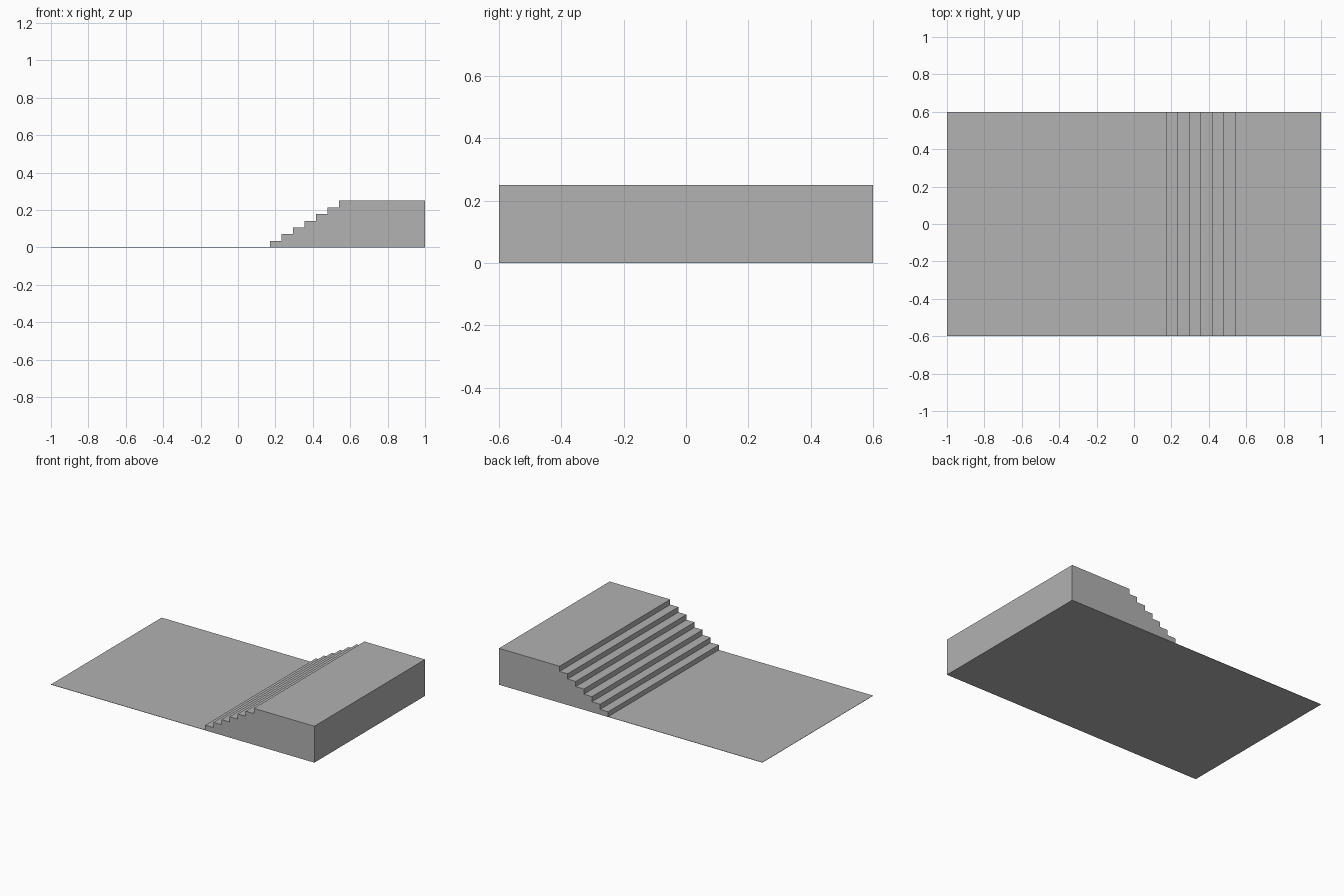
import bpy
import bmesh

cube = bpy.data.objects.get("Cube")
if cube:
    bpy.data.objects.remove(cube, do_unlink=True)

HALF_LENGTH, HALF_WIDTH = 1.0, 0.6
HEIGHT = 0.25
STEPS = 7
STAIR_START, STAIR_END = 0.171, 0.54
SHEET = 0.002

# Single grey material
grey = bpy.data.materials.new("concrete grey")
grey.use_nodes = True
colour = (0.445, 0.445, 0.445, 1)
grey.diffuse_color = colour
grey.node_tree.nodes["Principled BSDF"].inputs["Base Color"].default_value = colour


def extrude_profile(name, profile):
    """Extrude an (x, z) outline across the full width."""
    bm = bmesh.new()
    face = bm.faces.new([bm.verts.new((x, -HALF_WIDTH, z)) for x, z in profile])
    result = bmesh.ops.extrude_face_region(bm, geom=[face])
    verts = [v for v in result["geom"] if isinstance(v, bmesh.types.BMVert)]
    bmesh.ops.translate(bm, verts=verts, vec=(0, 2 * HALF_WIDTH, 0))
    bmesh.ops.recalc_face_normals(bm, faces=bm.faces)
    mesh = bpy.data.meshes.new(name)
    bm.to_mesh(mesh)
    bm.free()
    mesh.materials.append(grey)
    obj = bpy.data.objects.new(name, mesh)
    bpy.context.collection.objects.link(obj)
    return obj


# Thin floor, a flight of steps and the raised platform in one outline
tread = (STAIR_END - STAIR_START) / (STEPS - 1)
rise = HEIGHT / STEPS
outline = [(HALF_LENGTH, 0), (-HALF_LENGTH, 0), (-HALF_LENGTH, SHEET)]
for i in range(STEPS):
    x = STAIR_START + i * tread
    outline += [(x, max(i * rise, SHEET)), (x, (i + 1) * rise)]
outline.append((HALF_LENGTH, HEIGHT))

extrude_profile("stepped_platform", outline)
